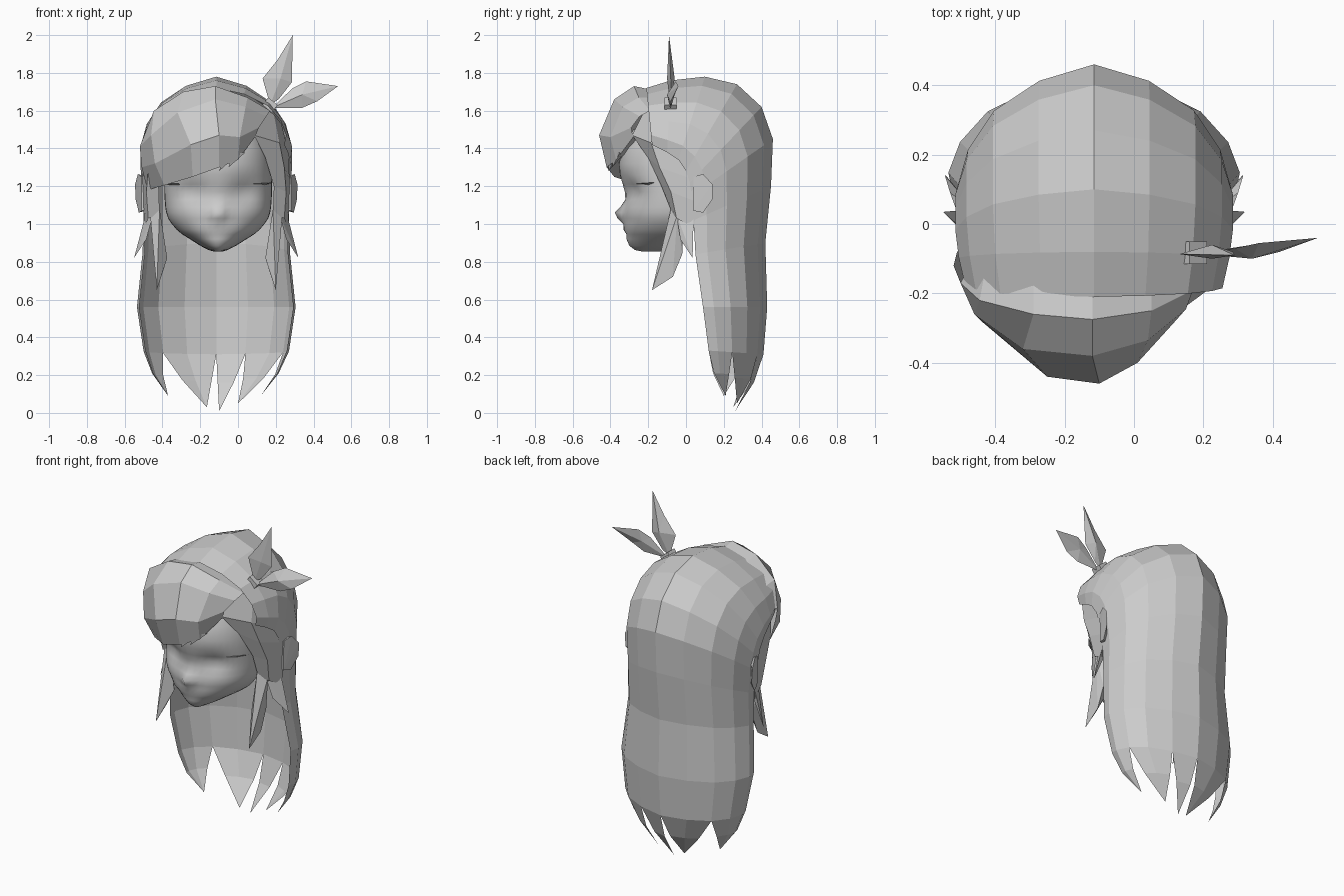
import bpy, bmesh, math
from mathutils import Vector

cube = bpy.data.objects.get("Cube")
if cube:
    bpy.data.objects.remove(cube)

mat = bpy.data.materials.new("plain grey")
mat.use_nodes = True
GREY = (0.6, 0.6, 0.6, 1)
mat.diffuse_color = GREY
mat.node_tree.nodes["Principled BSDF"].inputs["Base Color"].default_value = GREY

CX = -0.115  # the head's symmetry plane


def finish(bm, name, smooth=False):
    bmesh.ops.recalc_face_normals(bm, faces=bm.faces)
    mesh = bpy.data.meshes.new(name)
    bm.to_mesh(mesh)
    bm.free()
    mesh.materials.append(mat)
    for p in mesh.polygons:
        p.use_smooth = smooth
    obj = bpy.data.objects.new(name, mesh)
    bpy.context.collection.objects.link(obj)
    return obj


def grid(bm, rows):
    """Skin rows of points with quads and return the vertex rows."""
    vs = [[bm.verts.new(p) for p in r] for r in rows]
    for a, b in zip(vs, vs[1:]):
        for i in range(len(a) - 1):
            bm.faces.new((a[i], a[i + 1], b[i + 1], b[i]))
    return vs


def hull(name, pts):
    bm = bmesh.new()
    for p in pts:
        bm.verts.new(p)
    bmesh.ops.convex_hull(bm, input=bm.verts)
    return finish(bm, name)


def flip(pts):
    return [(2 * CX - x, y, z) for x, y, z in pts]


# Long hair: arches that start over the crown and tilt back into falling rows
# each row: half width, peak y, peak z, side-edge y, side-edge z
hair_rows = [
    (0.37, -0.21, 1.72, -0.18, 1.42), (0.39, -0.08, 1.76, -0.10, 1.38),
    (0.40, 0.10, 1.78, -0.04, 1.34), (0.40, 0.27, 1.74, 0.00, 1.28),
    (0.40, 0.40, 1.62, 0.02, 1.22), (0.395, 0.46, 1.45, 0.03, 1.15),
    (0.385, 0.45, 1.20, 0.04, 1.02), (0.39, 0.42, 0.90, 0.05, 0.84),
    (0.42, 0.43, 0.56, 0.09, 0.56), (0.385, 0.41, 0.31, 0.12, 0.33)]
half = [(0.97, 0), (1, 0.17), (0.92, 0.43), (0.73, 0.69), (0.40, 0.89)]
arch = [(-u, v) for u, v in half] + [(0, 1)] + [(u, v) for u, v in half[::-1]]
bm = bmesh.new()
vs = grid(bm, [[(CX + w * u, ye + (yp - ye) * v, ze + (zp - ze) * v) for u, v in arch]
               for w, yp, zp, ye, ze in hair_rows])
# Pointed ends: groups of columns close into spikes that curl under
for first, last, tip in ((0, 3, (-.37, .20, .09)), (3, 5, (-.165, .25, .03)),
                         (5, 6, (-.10, .26, .01)), (6, 8, (.0, .27, .05)),
                         (8, 10, (.12, .21, .09))):
    top = vs[-1][first:last + 1]
    t = bm.verts.new(tip)
    mids = []
    for v in top:
        m = v.co.lerp(t.co, 0.5)
        m += Vector(((v.co.x - CX) * 0.05, (v.co.y - 0.24) * 0.14, 0))
        mids.append(bm.verts.new(m))
    for i in range(len(top) - 1):
        bm.faces.new((top[i], top[i + 1], mids[i + 1], mids[i]))
        bm.faces.new((mids[i], mids[i + 1], t))
finish(bm, "long_hair")

# Swept fringe: crown edge, upper bulge, fullest row, lower edge, tucked edge
fringe = [
    [(-.47, -.11, 1.44), (-.43, -.14, 1.58), (-.29, -.17, 1.68), (-.12, -.18, 1.71),
     (.05, -.17, 1.67), (.16, -.12, 1.60)],
    [(-.50, -.17, 1.46), (-.445, -.22, 1.60), (-.29, -.26, 1.70), (-.12, -.275, 1.73),
     (.05, -.25, 1.67), (.17, -.19, 1.60)],
    [(-.52, -.12, 1.41), (-.46, -.26, 1.47), (-.32, -.36, 1.59), (-.12, -.38, 1.66),
     (.04, -.335, 1.62), (.15, -.245, 1.57)],
    [(-.51, -.08, 1.30), (-.44, -.28, 1.32), (-.25, -.44, 1.42), (-.10, -.46, 1.47),
     (.01, -.40, 1.46), (.11, -.29, 1.51)],
    [(-.48, -.06, 1.18), (-.39, -.25, 1.205), (-.24, -.38, 1.25), (-.10, -.42, 1.30),
     (.00, -.37, 1.34), (.09, -.28, 1.46)],
    [(-.45, -.04, 1.20), (-.37, -.20, 1.23), (-.23, -.32, 1.27), (-.10, -.35, 1.33),
     (-.01, -.32, 1.37), (.08, -.25, 1.47)]]
bm = bmesh.new()
grid(bm, fringe)
finish(bm, "fringe")

# Small loose points along the fringe edge
for i, (x, y, z) in enumerate([(-.10, -.41, 1.28), (-.05, -.39, 1.30)]):
    hull(f"fringe_point_{i + 1}", [(x, y, z), (x + .02, y, z + .07), (x + .09, y + .04, z + .08),
                                   (x + .05, y + .05, z + .06)])

# Side locks framing the face, each splitting into two pointed ends
lock = [
    [(.13, -.21, 1.62), (.19, -.12, 1.58), (.23, -.02, 1.53)],
    [(.085, -.285, 1.47), (.22, -.185, 1.43), (.268, -.01, 1.38)],
    [(.145, -.20, 1.35), (.245, -.14, 1.30), (.272, .03, 1.24)],
    [(.19, -.13, 1.20), (.255, -.08, 1.17), (.272, .05, 1.12)],
    [(.185, -.07, 1.05), (.245, -.05, 1.03), (.265, .045, 0.98)]]
front_end = [(.185, -.08, 1.08), (.235, -.045, 1.05), (.20, -.01, 1.04),
             (.145, -.08, .82), (.205, -.02, .84), (.17, -.12, .74), (.20, -.18, .65),
             (.205, -.07, .72)]
back_end = [(.22, -.05, 1.05), (.265, .04, 1.03), (.23, .03, 1.02), (.255, -.03, .92),
            (.285, .025, .92), (.32, .035, .82)]
# Pointed ears
ear = [(.23, .04, 1.08), (.23, .04, 1.24), (.282, .04, 1.25), (.30, .09, 1.265),
       (.315, .14, 1.21), (.312, .14, 1.13), (.295, .09, 1.06), (.28, .04, 1.07)]
for side, fn in (("left", list), ("right", flip)):
    bm = bmesh.new()
    grid(bm, [fn(r) for r in lock])
    finish(bm, f"{side}_side_lock")
    hull(f"{side}_lock_front_end", fn(front_end))
    hull(f"{side}_lock_back_end", fn(back_end))
    hull(f"{side}_ear", fn(ear))
    # Upper eyelash wing
    hull(f"{side}_eyelash", fn([(.08, -.262, 1.213), (.14, -.225, 1.217),
                                (.19, -.165, 1.22), (.14, -.20, 1.207), (.08, -.245, 1.207)]))

# Face: smooth half-round rows of z, front y and half width
FX = -0.105
face_rows = [
    (.855, -.235, .025), (.862, -.27, .05), (.885, -.30, .095), (.92, -.315, .15),
    (.945, -.315, .19), (.97, -.33, .22), (1.0, -.325, .245), (1.03, -.33, .265), (1.06, -.33, .275),
    (1.09, -.325, .28), (1.13, -.32, .283), (1.17, -.325, .285), (1.21, -.335, .285),
    (1.26, -.35, .285), (1.32, -.355, .28), (1.40, -.34, .27), (1.50, -.28, .24)]
bm = bmesh.new()
rows = []
for z, fy, w in face_rows:
    back = -0.05
    row = []
    for i in range(25):
        t = math.radians(-90 + 7.5 * i)
        x = w * math.sin(t)
        y = back + (fy - back) * max(math.cos(t), 0) ** 0.9
        # nose bump and wide eye hollows
        y -= 0.048 * math.exp(-(x / .035) ** 2 - ((z - 1.055) / .04) ** 2)
        y += 0.036 * math.exp(-((abs(x) - .14) / .075) ** 2 - ((z - 1.175) / .05) ** 2)
        row.append((FX + x, y, z))
    rows.append(row)
vs = grid(bm, rows)
bm.faces.new(vs[0])
finish(bm, "face", smooth=True)

# Hair ribbon: knot and two leaf-shaped loops
hull("ribbon_knot", [(x, y, z) for y in (-.115, -.05)
                     for x, z in ((.13, 1.63), (.16, 1.67), (.21, 1.63), (.18, 1.59))])
leaf_up = [(.17, 1.63), (.13, 1.77), (.21, 1.87), (.29, 2.0), (.285, 1.75), (.215, 1.66)]
leaf_out = [(.18, 1.615), (.29, 1.72), (.36, 1.755), (.53, 1.73), (.42, 1.65), (.34, 1.615)]
for name, pts, mid, tip_y in (("ribbon_leaf_upper", leaf_up, (.225, 1.77), -.09),
                              ("ribbon_leaf_outer", leaf_out, (.34, 1.685), -.04)):
    bm = bmesh.new()
    n = len(pts)
    ring = [bm.verts.new((x, -.085 + (tip_y + .085) * i / 3 if i <= 3 else -.08, z))
            for i, (x, z) in enumerate(pts)]
    for dy in (-.025, .015):
        m = bm.verts.new((mid[0], -.075 + dy, mid[1]))
        for i in range(n):
            bm.faces.new((ring[i], ring[(i + 1) % n], m))
    finish(bm, name)
